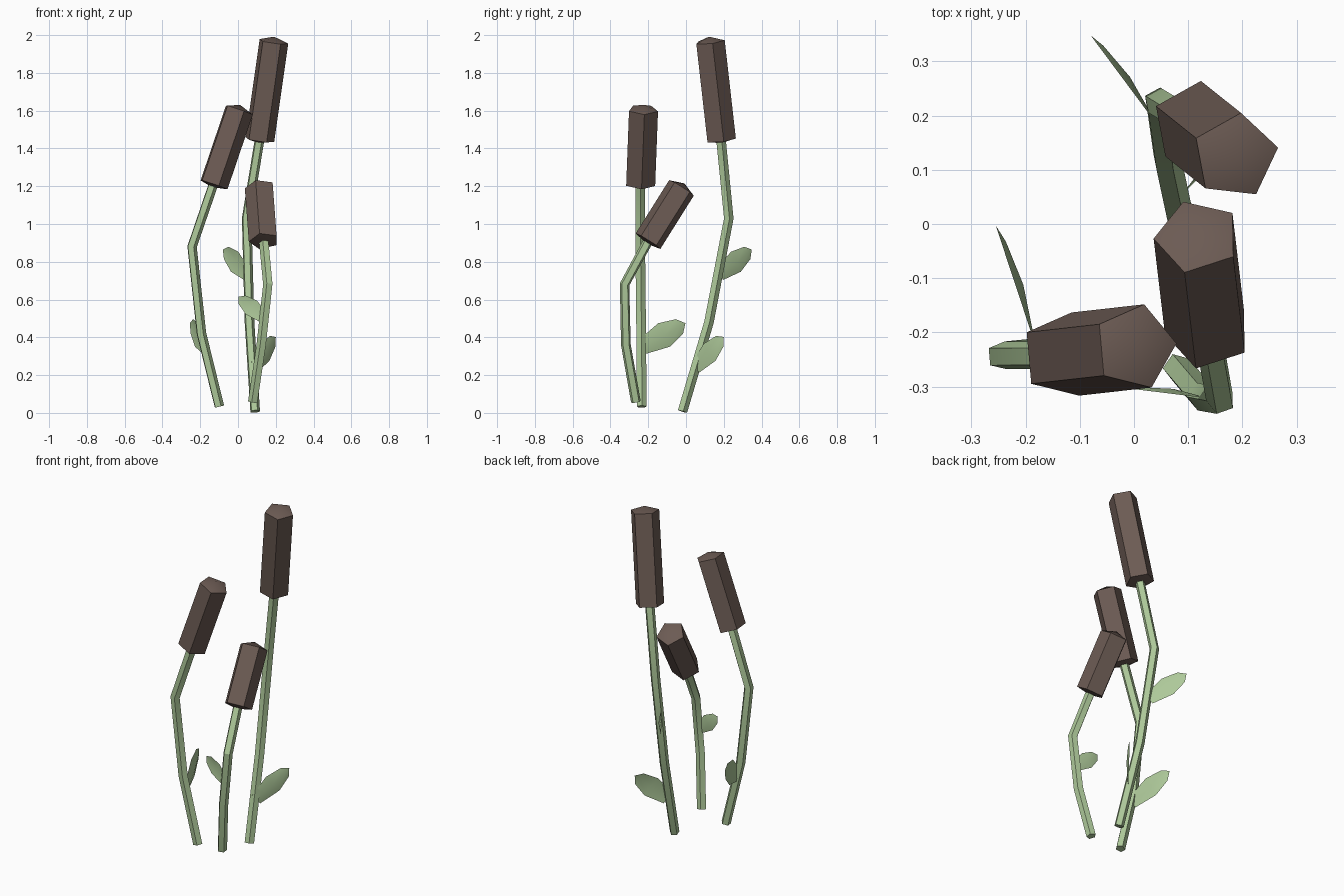
import bpy, math
from mathutils import Vector

if "Cube" in bpy.data.objects:
    bpy.data.objects.remove(bpy.data.objects["Cube"])

Z = Vector((0, 0, 1))


def material(name, rgb):
    m = bpy.data.materials.new(name)
    m.diffuse_color = (*rgb, 1)
    m.use_nodes = True
    m.node_tree.nodes["Principled BSDF"].inputs["Base Color"].default_value = m.diffuse_color
    return m


green = material("stem_green", (0.42, 0.58, 0.32))
brown = material("seed_brown", (0.15, 0.105, 0.088))


def make(name, verts, faces, mat):
    me = bpy.data.meshes.new(name)
    me.from_pydata([tuple(v) for v in verts], [], faces)
    me.materials.append(mat)
    ob = bpy.data.objects.new(name, me)
    bpy.context.collection.objects.link(ob)
    bpy.ops.object.select_all(action='DESELECT')
    ob.select_set(True)
    bpy.context.view_layer.objects.active = ob
    bpy.ops.object.shade_smooth_by_angle(angle=math.radians(30))
    return ob


def tube(name, pts, r, turn, mat, tips=0.0, n=5):
    """Five-sided tube along a path, ends closed by shallow cones."""
    pts = [Vector(p) for p in pts]
    dirs = [(b - a).normalized() for a, b in zip(pts, pts[1:])]
    tans = [(a + b).normalized() for a, b in zip(dirs[:1] + dirs, dirs + dirs[-1:])]
    verts, faces = [], []
    for p, t in zip(pts, tans):
        q = Z.rotation_difference(t)
        for k in range(n):
            a = math.radians(turn) + math.tau * k / n
            verts.append(p + q @ Vector((r * math.cos(a), r * math.sin(a), 0)))
    for i in range(len(pts) - 1):
        for k in range(n):
            a, b = i * n + k, i * n + (k + 1) % n
            faces.append((a, b, b + n, a + n))
    last, bot = (len(pts) - 1) * n, len(verts)
    verts += [pts[0] - tans[0] * tips * 0.6, pts[-1] + tans[-1] * tips]
    for k in range(n):
        j = (k + 1) % n
        faces += [(bot, j, k), (bot + 1, last + k, last + j)]
    return make(name, verts, faces, mat)


def leaf(name, base, tip, half):
    """Upright blade folded along its midrib."""
    base, tip = Vector(base), Vector(tip)
    axis = tip - base
    side = axis.cross(Z).normalized()
    up = side.cross(axis).normalized()
    verts, faces = [], []
    for t, w, bow in ((0, .6, 0), (.5, 1, .2), (.86, .62, .12)):
        mid = base + axis * t
        verts += [mid - up * half * w, mid + side * half * bow, mid + up * half * w]
    verts.append(tip)
    for i in (0, 3):
        faces += [(i, i + 3, i + 4, i + 1), (i + 1, i + 4, i + 5, i + 2)]
    faces += [(6, 9, 7), (7, 9, 8)]
    return make(name, verts, faces, green)


# stem path, head bottom, head top, corner angle
reeds = {
    "tall": ([(.09, -.02, .008), (.06, .12, .48), (.045, .225, 1.03)],
             (.113, .184, 1.445), (.187, .125, 1.965), 11),
    "middle": ([(-.10, -.235, .033), (-.195, -.238, .42), (-.245, -.243, .88)],
               (-.132, -.242, 1.21), (.002, -.227, 1.605), 5),
    "short": ([(.08, -.265, .058), (.125, -.318, .36), (.16, -.325, .68)],
              (.138, -.2, .91), (.117, -.023, 1.192), 38),
}
for key, (path, lo, hi, turn) in reeds.items():
    tube(key + "_stem", path + [lo], .027, turn, green)
    tube(key + "_seed_head", [lo, hi], .081, turn, brown, tips=.027)

# leaves
leaf("tall_upper_leaf", (.045, .18, .735), (-.08, .348, .865), .062)
leaf("tall_lower_leaf", (.085, .05, .24), (.2, .2, .402), .06)
leaf("middle_leaf", (-.18, -.23, .35), (-.255, -.003, .475), .07)
leaf("short_leaf", (.14, -.322, .50), (.003, -.305, .615), .047)
